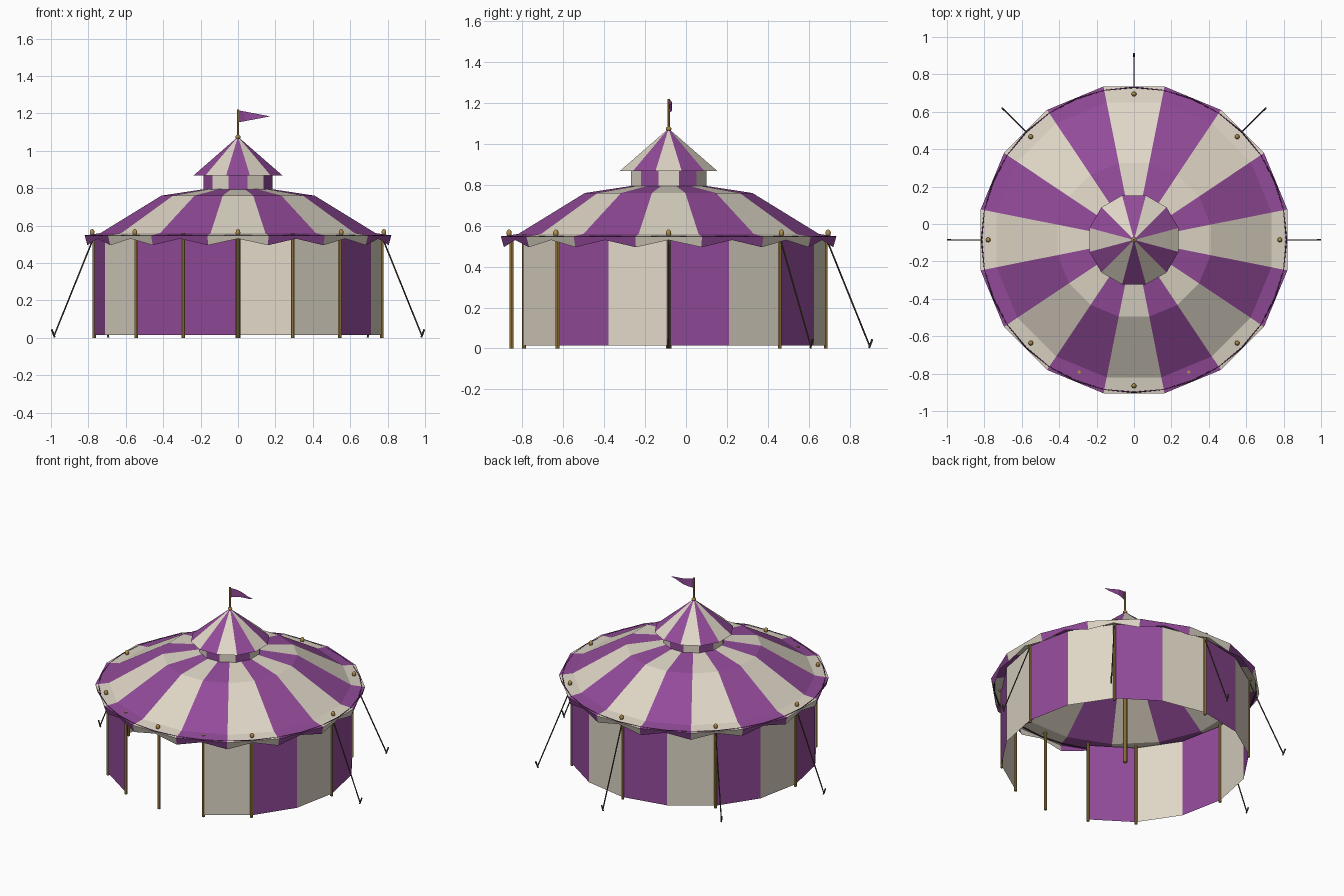
import bpy, bmesh
from math import sin, cos, pi, radians
from mathutils import Vector

if "Cube" in bpy.data.objects:
    bpy.data.objects.remove(bpy.data.objects["Cube"], do_unlink=True)

CY = -0.085      # tent axis in y
SIDES = 16


def material(name, rgb):
    m = bpy.data.materials.new(name)
    m.use_nodes = True
    m.diffuse_color = (*rgb, 1)
    m.node_tree.nodes["Principled BSDF"].inputs["Base Color"].default_value = (*rgb, 1)
    return m


cream = material("cream canvas", (0.74, 0.68, 0.57))
purple = material("purple canvas", (0.29, 0.07, 0.32))
gold = material("golden wood", (0.43, 0.27, 0.07))
dark = material("dark rope", (0.07, 0.055, 0.035))
trim = material("dark purple trim", (0.06, 0.015, 0.065))


def polar(r, deg, z):
    a = radians(deg)
    return Vector((r * cos(a), CY + r * sin(a), z))


def finish(name, bm, mats, smooth=False):
    me = bpy.data.meshes.new(name)
    bm.to_mesh(me)
    bm.free()
    for m in mats:
        me.materials.append(m)
    ob = bpy.data.objects.new(name, me)
    bpy.context.collection.objects.link(ob)
    for p in me.polygons:
        p.use_smooth = smooth
    return ob


def striped(name, profile, sides, start, mats, skip=()):
    """Faceted shell; profile is (face distance, height), stripes alternate."""
    bm = bmesh.new()
    step = 360 / sides
    k = 1 / cos(pi / sides)
    for i in range(sides):
        if i in skip:
            continue
        a, b = start + i * step, start + (i + 1) * step
        for (r0, z0), (r1, z1) in zip(profile, profile[1:]):
            pts = [polar(r0 * k, a, z0), polar(r0 * k, b, z0)]
            pts += [polar(r1 * k, b, z1), polar(r1 * k, a, z1)] if r1 > 0 else [polar(0, 0, z1)]
            f = bm.faces.new([bm.verts.new(p) for p in pts])
            f.material_index = i % 2
    bmesh.ops.remove_doubles(bm, verts=bm.verts, dist=0.0001)
    return finish(name, bm, mats)


def rod(name, a, b, r, mat, sides=8):
    d = b - a
    bm = bmesh.new()
    bmesh.ops.create_cone(bm, cap_ends=True, segments=sides, radius1=r, radius2=r, depth=d.length)
    ob = finish(name, bm, [mat])
    ob.location = (a + b) / 2
    ob.rotation_euler = d.to_track_quat('Z', 'Y').to_euler()
    return ob


def knob(name, p, r, stretch):
    bm = bmesh.new()
    bmesh.ops.create_uvsphere(bm, u_segments=10, v_segments=8, radius=r)
    ob = finish(name, bm, [gold], True)
    ob.location = p
    ob.scale.z = stretch


# Canvas wall, two panels left open at the front
striped("wall", [(0.755, 0.015), (0.755, 0.545)], SIDES, 0, [purple, cream], skip=(11, 12))

# Main roof with a flat brim
striped("roof", [(0.82, 0.547), (0.735, 0.56), (0.41, 0.76), (0.18, 0.795)],
        SIDES, -11.25, [cream, purple])

# Lantern and its cone
striped("lantern_wall", [(0.185, 0.785), (0.185, 0.87)], 12, -15, [cream, purple])
striped("lantern_roof", [(0.238, 0.868), (0, 1.075)], 12, -15, [cream, purple])

# Scalloped valance, hanging lowest at the roof corners
bm = bmesh.new()
corner = 0.82 / cos(pi / SIDES)
for i in range(SIDES):
    mid = i * 22.5
    for side in (-1, 1):
        edge = mid + side * 11.25
        pts = [polar(0.82, mid, 0.547), polar(corner, edge, 0.547),
               polar(corner - 0.015, edge, 0.495), polar(0.812, mid, 0.53)]
        if side > 0:
            pts.reverse()
        bm.faces.new([bm.verts.new(p) for p in pts]).material_index = i % 2
bmesh.ops.remove_doubles(bm, verts=bm.verts, dist=0.0001)
finish("valance", bm, [cream, purple])

# Thin hoop around the brim
bpy.ops.mesh.primitive_torus_add(location=(0, CY, 0.547), major_radius=0.815, minor_radius=0.004,
                                 major_segments=32, minor_segments=6)
hoop = bpy.context.object
hoop.name = "brim_hoop"
hoop.data.materials.append(trim)

# Posts with knobs, plus two posts framing the doorway
for i in range(8):
    a = i * 45
    rod(f"post_{i + 1}", polar(0.768, a, 0), polar(0.768, a, 0.555), 0.009, gold)
    knob(f"post_knob_{i + 1}", polar(0.78, a, 0.564), 0.013, 1.35)
for name, a in (("door_post_right", 247.5), ("door_post_left", 292.5)):
    rod(name, polar(0.765, a, 0), polar(0.765, a, 0.56), 0.009, gold)

# Guy ropes and stakes on the sides and back
for i in range(5):
    a = i * 45
    rod(f"guy_rope_{i + 1}", polar(0.77, a, 0.54), polar(0.983, a, 0.012), 0.004, dark, 6)
    rod(f"stake_{i + 1}", polar(0.98, a, 0.002), polar(0.996, a, 0.045), 0.005, dark, 6)

# Centre pole, flagpole and finial
rod("centre_pole", polar(0, 0, 0), polar(0, 0, 1.06), 0.014, gold)
rod("flagpole", polar(0, 0, 1.06), polar(0, 0, 1.22), 0.006, gold)
knob("roof_finial", polar(0, 0, 1.074), 0.014, 0.8)

# Waving pennant
bm = bmesh.new()
rows = []
for i in range(6):
    t = i / 5
    y = CY + 0.012 * sin(t * 5) + 0.014 * t
    h = 0.032 * (1 - t) + 0.0005
    rows.append([bm.verts.new((0.17 * t, y, 1.184 + s * h)) for s in (-1, 1)])
for (a, b), (c, d) in zip(rows, rows[1:]):
    bm.faces.new((a, c, d, b))
finish("pennant", bm, [purple])
